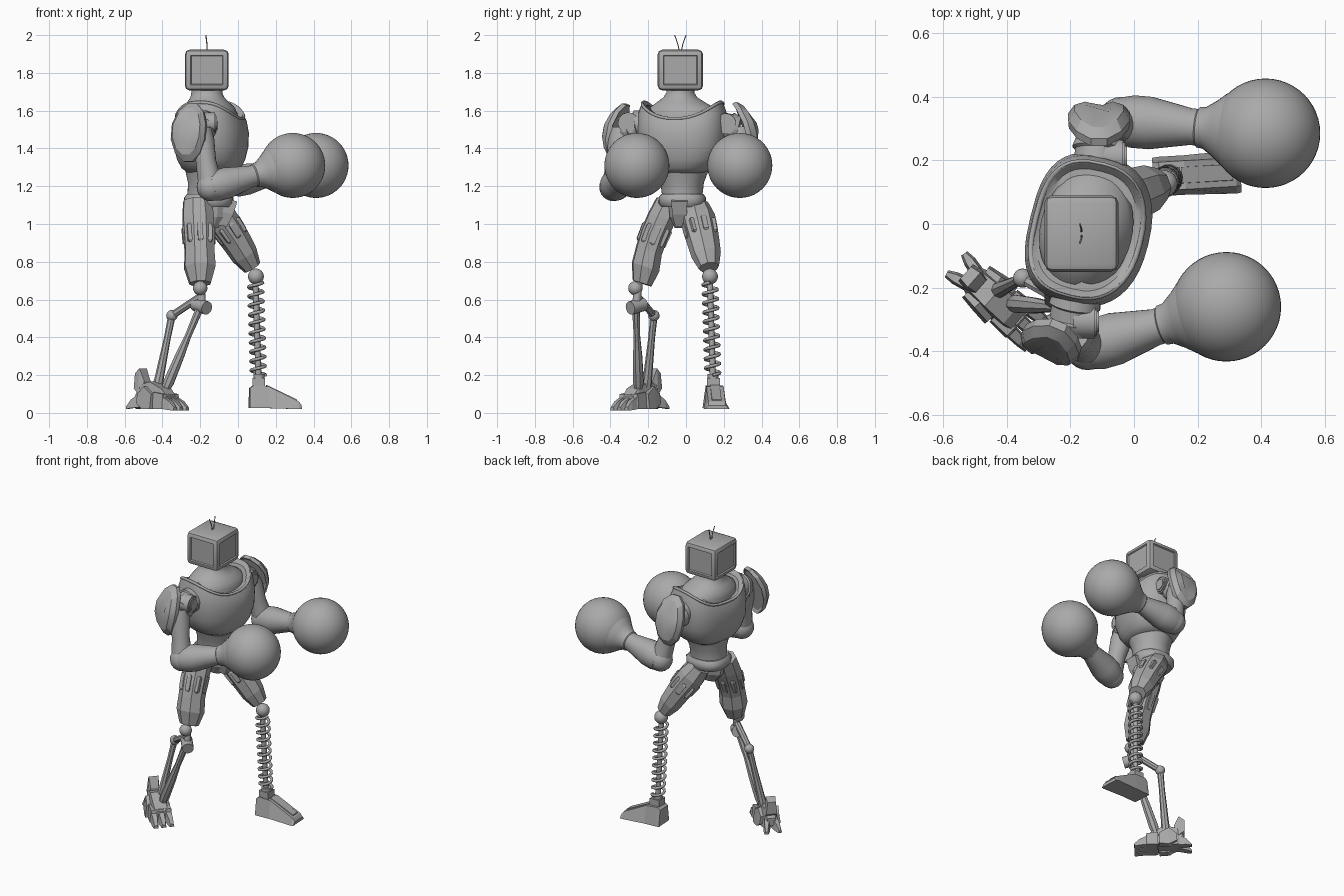
import bpy, bmesh, math
from mathutils import Vector, Matrix

if "Cube" in bpy.data.objects:
    bpy.data.objects.remove(bpy.data.objects["Cube"])

grey = bpy.data.materials.new("plain grey")
grey.use_nodes = True
grey.diffuse_color = (0.4, 0.4, 0.4, 1)
grey.node_tree.nodes["Principled BSDF"].inputs["Base Color"].default_value = (0.4, 0.4, 0.4, 1)


def finish(name, bm, smooth=True, angle=40):
    bmesh.ops.recalc_face_normals(bm, faces=bm.faces)
    mesh = bpy.data.meshes.new(name)
    bm.to_mesh(mesh)
    bm.free()
    mesh.materials.append(grey)
    ob = bpy.data.objects.new(name, mesh)
    bpy.context.collection.objects.link(ob)
    if smooth:
        bpy.ops.object.select_all(action='DESELECT')
        ob.select_set(True)
        bpy.context.view_layer.objects.active = ob
        bpy.ops.object.shade_smooth_by_angle(angle=math.radians(angle))
    return ob


def loft(name, rings, smooth=True, angle=40):
    bm = bmesh.new()
    loops = [[bm.verts.new(p) for p in ring] for ring in rings]
    n = len(loops[0])
    for a, b in zip(loops, loops[1:]):
        for i in range(n):
            j = (i + 1) % n
            bm.faces.new((a[i], a[j], b[j], b[i]))
    bm.faces.new(loops[0])
    bm.faces.new(loops[-1])
    return finish(name, bm, smooth, angle)


def tube(name, p0, p1, stations, sides=20, flat=1.0, smooth=True):
    """Solid along a line; stations are (fraction along, radius)."""
    p0, p1 = Vector(p0), Vector(p1)
    q = (p1 - p0).to_track_quat('Z', 'Y')
    rings = []
    for t, r in stations:
        ring = []
        for k in range(sides):
            a = math.tau * (k + 0.5) / sides
            ring.append(p0.lerp(p1, t) + q @ Vector((r * math.cos(a), r * flat * math.sin(a), 0)))
        rings.append(ring)
    return loft(name, rings, smooth)


def rod(name, p0, p1, r, sides=12, smooth=True):
    return tube(name, p0, p1, [(0, r), (1, r)], sides, 1, smooth)


def ball(name, c, r, seg=24):
    bm = bmesh.new()
    bmesh.ops.create_uvsphere(bm, u_segments=seg, v_segments=seg // 2, radius=r,
                              matrix=Matrix.Translation(c))
    return finish(name, bm)


def oval_rings(sections, lift=0, yaw=0, power=0.85, back=None, n=40):
    """Rounded-oval rings; sections are (z, centre x, centre y, rx, ry)."""
    turn = Matrix.Rotation(yaw, 3, 'Z')
    rings = []
    for z, cx, cy, rx, ry in sections:
        ring = []
        for i in range(n):
            c, s = math.cos(math.tau * i / n), math.sin(math.tau * i / n)
            w = back if back and c < 0 else power
            p = Vector((rx * math.copysign(abs(c) ** w, c), ry * math.copysign(abs(s) ** w, s), 0))
            up = lift * s * s * max(0, (z - 1.42) / 0.13)
            ring.append(turn @ p + Vector((cx, cy, z + up)))
        rings.append(ring)
    return rings


def wire(name, pts, r, closed=False):
    cu = bpy.data.curves.new(name, 'CURVE')
    cu.dimensions = '3D'
    cu.bevel_depth = r
    cu.bevel_resolution = 1
    cu.use_fill_caps = True
    sp = cu.splines.new('POLY')
    sp.points.add(len(pts) - 1)
    for p, co in zip(sp.points, pts):
        p.co = (*co, 1)
    sp.use_cyclic_u = closed
    cu.materials.append(grey)
    ob = bpy.data.objects.new(name, cu)
    bpy.context.collection.objects.link(ob)


# Head: chamfered box with recessed side panels
bm = bmesh.new()
bmesh.ops.create_cube(bm, size=1, matrix=Matrix.Translation((-0.165, -0.03, 1.815)) @ Matrix.Diagonal((0.232, 0.24, 0.215, 1)))
bmesh.ops.bevel(bm, geom=bm.edges[:], offset=0.024, segments=2, affect='EDGES', profile=0.5)
bm.normal_update()
panels = [f for f in bm.faces if f.calc_area() > 0.02 and abs(f.normal.z) < 0.5]
bmesh.ops.inset_individual(bm, faces=panels, thickness=0.008, depth=0)
bmesh.ops.inset_individual(bm, faces=panels, thickness=0.006, depth=-0.008)
finish("head", bm, angle=30)
for side in (-1, 1):
    wire("antenna", [(-0.165, -0.03 + side * 0.004, 1.91), (-0.165, -0.03 + side * 0.014, 1.955),
                     (-0.17, -0.03 + side * 0.03, 2.0)], 0.003)

# Torso
YAW = -0.24
loft("neck", oval_rings([(1.5, -.15, -.02, .14, .2), (1.58, -.15, -.02, .145, .195), (1.615, -.153, -.022, .135, .175),
                         (1.645, -.158, -.027, .11, .128), (1.67, -.162, -.03, .09, .09),
                         (1.695, -.165, -.03, .083, .074), (1.73, -.165, -.03, .083, .072)], yaw=YAW, power=1))
chest = [(1.27, -.14, -.02, .12, .12), (1.295, -.14, -.02, .15, .165), (1.34, -.14, -.02, .172, .205),
         (1.41, -.14, -.02, .188, .232), (1.48, -.14, -.02, .19, .238), (1.53, -.142, -.02, .182, .23),
         (1.565, -.145, -.02, .167, .21), (1.55, -.145, -.02, .147, .19)]
loft("chest", oval_rings(chest, lift=0.08, yaw=YAW, back=.7))
rim = oval_rings([(1.558, -.145, -.02, .168, .211)], lift=0.08, yaw=YAW, back=.7)[0]
wire("collar_rim", rim, 0.009, True)
loft("waist", oval_rings([(1.1, -.155, -.02, .115, .11), (1.16, -.155, -.02, .112, .108),
                          (1.22, -.15, -.02, .115, .115), (1.31, -.145, -.02, .14, .15)], power=1))
loft("belt", oval_rings([(1.09, -.155, -.02, .115, .11), (1.11, -.155, -.02, .13, .125),
                         (1.14, -.155, -.02, .13, .125), (1.16, -.155, -.02, .115, .112)], power=0.8))
tube("pelvis", (-0.15, -0.035, 1.12), (-0.15, -0.035, 0.98), [(0, .12), (.6, .1), (1, .05)], 8, 0.55, False)
tube("pelvis_plate", (-0.045, -0.035, 1.13), (-0.08, -0.035, 0.99), [(0, .06), (.5, .055), (1, .03)], 4, 1, False)


# Arms
def arm(label, shoulder, outer, elbow, glove, disc, pad, pad_yaw, lean, side):
    e, g = Vector(elbow), Vector(glove)
    tube(label + "_shoulder", shoulder, outer, [(0, .075), (.3, .082), (.35, .073), (.65, .073), (.7, .082), (1, .068)])
    d = Vector(disc)
    tube(label + "_shoulder_bolt", d - Vector((.08, 0, 0)), d, [(0, .055), (.85, .055), (.85, .046), (.93, .046), (.93, .035), (1, .035)])
    tube(label + "_upper_arm", outer, elbow, [(0, .06), (.2, .065), (.55, .054), (.8, .06), (1, .062)])
    ball(label + "_elbow", elbow, .074)
    length = (g - e).length
    at = lambda dist: 1 - dist / length
    tube(label + "_forearm", elbow, glove, [(0, .074), (.08, .083), (.2, .083), (at(.24), .058), (at(.22), .058),
         (at(.215), .064), (at(.195), .066), (at(.16), .09), (at(.13), .115), (at(.1), .13)], 28)
    ball(label + "_glove", glove, .172, 48)
    # Domed shoulder plate facing outwards, top leaning in
    m = Matrix.Translation(pad) @ Matrix.Rotation(pad_yaw, 4, 'Z') @ Matrix.Rotation(side * lean, 4, 'X')
    rings = []
    for y, s in ((-.015, .85), (-.025, .98), (0, 1), (.03, .8), (.045, .45)):
        rings.append([m @ Vector((.1 * s * math.cos(a), side * (y - .03 * math.sin(a) ** 2), .162 * s * math.sin(a)))
                      for a in (math.tau * (k + .5) / 12 for k in range(12))])
    loft(label + "_shoulder_plate", rings, angle=25)


arm("right", (-.18, -.22, 1.53), (-.2, -.34, 1.5), (-.145, -.385, 1.195), (.29, -.26, 1.31),
    (-.11, -.305, 1.535), (-.265, -.383, 1.49), -0.4, 0.2, -1)
arm("left", (-.12, .14, 1.53), (-.11, .28, 1.5), (-.04, .325, 1.22), (.413, .285, 1.31),
    (-.022, .21, 1.53), (-.11, .338, 1.505), 0, 0.28, 1)


# Thighs: faceted armour with raised strips
def thigh(label, hip, bend, knee, radii):
    hip, bend, knee = Vector(hip), Vector(bend), Vector(knee)
    q = (knee - hip).to_track_quat('Z', 'Y')
    count = len(radii) - 1
    line = lambda t: hip.lerp(bend, t * 2) if t < .5 else bend.lerp(knee, t * 2 - 1)
    corner = lambda k: q @ Vector((math.cos(k * math.pi / 4), .9 * math.sin(k * math.pi / 4), 0))
    loft(label + "_thigh", [[line(i / count) + corner(k + .5) * r for k in range(8)] for i, r in enumerate(radii)], False)
    for k in range(8):
        a, b = line(.3) + corner(k) * radii[1] * .86, line(.52) + corner(k) * radii[3] * .86
        tube(label + "_thigh_strip", a, b, [(0, .012), (.1, .02), (.9, .02), (1, .01)], 4, 1, False)


thigh("left", (-.14, .045, 1.1), (-.025, .085, .935), (.075, .122, .77), [.075, .095, .093, .087, .08, .055])
thigh("right", (-.215, -.09, 1.12), (-.205, -.188, .9), (-.2, -.232, .685), [.08, .088, .086, .083, .088, .06])

# Left lower leg: coil spring on a thin core
top, low = Vector((.093, .127, .69)), Vector((.108, .142, .2))
ball("left_knee", (.095, .127, .722), .042)
rod("left_shin_core", top, low, .016)
turns, steps = 10, 14
coil = []
for i in range(turns * steps + 1):
    a = math.tau * i / steps
    coil.append(low.lerp(top, i / (turns * steps)) + Vector((.038 * math.cos(a), .038 * math.sin(a), 0)))
wire("left_shin_spring", coil, .009)


def wedge(name, frame, stations):
    """Trapezoid slices; stations are (along, low z, high z, half base, half top)."""
    loft(name, [[frame @ Vector(p) for p in ((u, -b, lo), (u, b, lo), (u, t, hi), (u, -t, hi))]
                for u, lo, hi, b, t in stations], False)


# Left foot: wedge with ankle block
turn = Matrix.Translation((.06, .148, 0)) @ Matrix.Rotation(.06, 4, 'Z')
wedge("left_foot", turn, [(0, .025, .13, .06, .045), (.02, .025, .145, .062, .045), (.1, .025, .14, .062, .045),
                          (.26, .02, .06, .068, .045), (.275, .02, .04, .065, .045)])
wedge("left_foot_ridge", turn, [(.09, .1, .148, .03, .025), (.25, .04, .072, .03, .025)])
rod("left_ankle", (.11, .145, .13), (.11, .145, .185), .048, 4, False)
rod("left_ankle_collar", (.11, .143, .18), (.11, .143, .205), .03)

# Right lower leg: jointed linkage
ball("right_knee", (-.2, -.268, .66), .038)
rod("right_knee_stem", (-.2, -.25, .7), (-.19, -.265, .56), .022)
rod("right_knee_bolt", (-.225, -.225, .575), (-.165, -.295, .555), .036, 16)
rod("right_link", (-.2, -.255, .615), (-.35, -.17, .515), .02, 8)
ball("right_link_joint", (-.35, -.17, .515), .03)
tube("right_rear_rod", (-.35, -.17, .515), (-.43, -.21, .12), [(0, .02), (.3, .018), (.8, .024), (1, .028)], 8)
tube("right_front_rod", (-.2, -.265, .56), (-.385, -.25, .12), [(0, .022), (.35, .018), (.6, .026), (.9, .03), (1, .022)], 8)

# Right foot: plated body, raised heel, blunt claws
foot = Matrix.Translation((-.435, -.235, 0)) @ Matrix.Rotation(-.72, 4, 'Z')
wedge("right_foot_body", foot, [(-.12, .05, .1, .035, .025), (-.08, .03, .15, .05, .035), (-.01, .03, .165, .058, .04),
                                (.07, .03, .13, .06, .042), (.11, .04, .09, .052, .036)])
wedge("right_heel_guard", foot, [(-.125, .13, .21, .035, .025), (-.09, .1, .235, .04, .03), (-.06, .1, .17, .035, .025)])
for y in (-1, 0, 1):
    toe = foot @ Matrix.Translation((.055, y * .042, 0)) @ Matrix.Rotation(y * .06, 4, 'Z')
    wedge("right_toe", toe, [(-.02, .02, .11, .026, .02), (.05, .02, .1, .026, .018), (.055, .02, .08, .022, .016),
                             (.095, .015, .06, .02, .014), (.125, .012, .03, .015, .01)])
    if y:
        plate = foot @ Matrix.Translation((-.03, y * .052, 0)) @ Matrix.Rotation(y * .12, 4, 'Z')
        wedge("right_foot_side_plate", plate, [(-.05, .05, .1, .02, .012), (0, .02, .14, .022, .012), (.06, .02, .1, .022, .012)])
        heel = foot @ Matrix.Translation((-.1, y * .025, 0)) @ Matrix.Rotation(-y * .25, 4, 'Z')
        wedge("right_heel_claw", heel, [(.02, .03, .11, .022, .015), (-.04, .025, .07, .02, .012), (-.07, .02, .035, .012, .006)])
